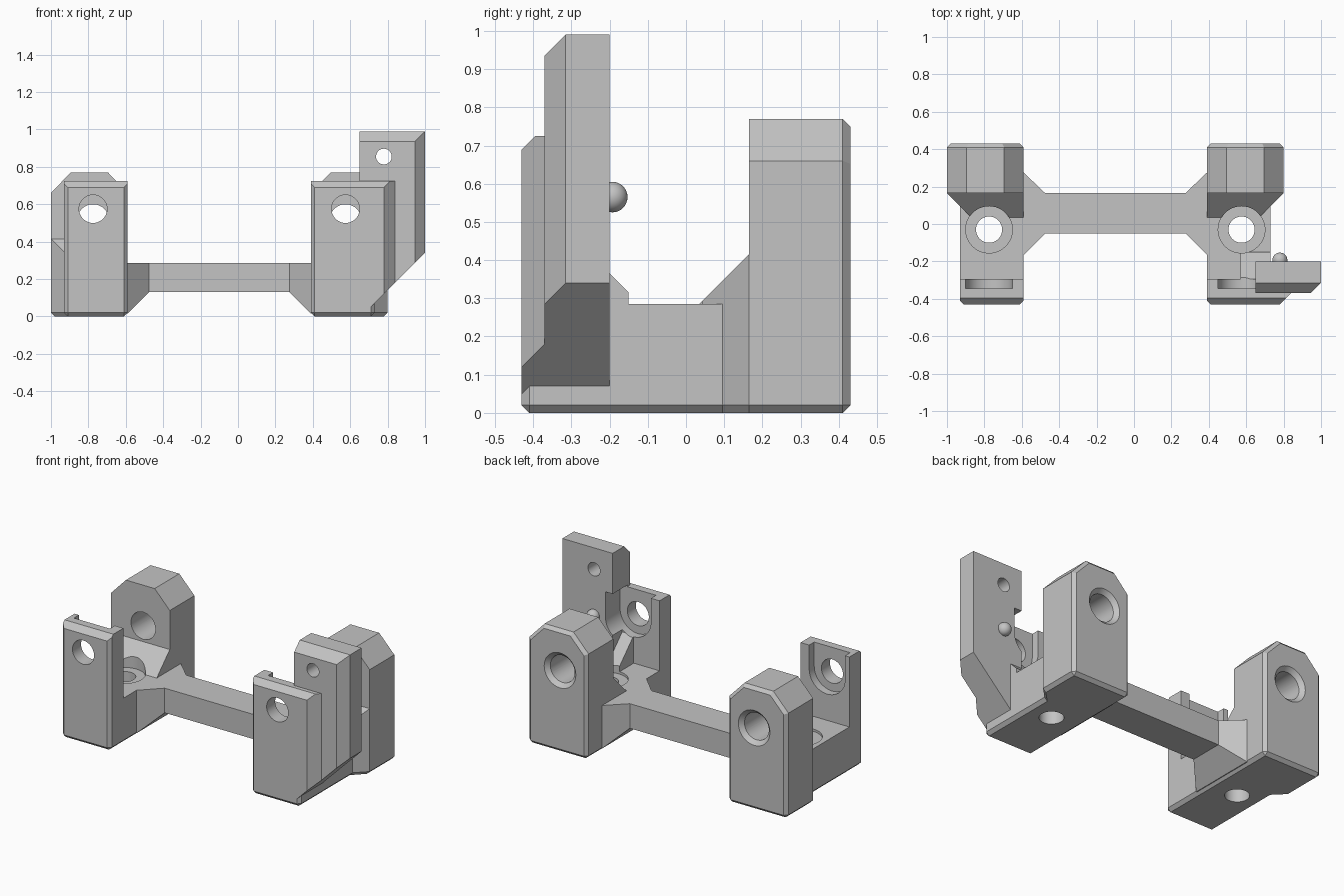
import bpy, bmesh, math
from mathutils import Vector, Matrix

cube = bpy.data.objects.get("Cube")
if cube:
    bpy.data.objects.remove(cube, do_unlink=True)

grey = bpy.data.materials.new("plain grey")
grey.use_nodes = True
grey.diffuse_color = (0.55, 0.55, 0.55, 1)
grey.node_tree.nodes["Principled BSDF"].inputs["Base Color"].default_value = (0.55, 0.55, 0.55, 1)

MID = -0.10            # mirror plane of the two mounts
HOLE = 0.675           # distance of the bores from it


def finish(name, bm):
    bmesh.ops.recalc_face_normals(bm, faces=bm.faces)
    mesh = bpy.data.meshes.new(name)
    bm.to_mesh(mesh)
    bm.free()
    mesh.materials.append(grey)
    obj = bpy.data.objects.new(name, mesh)
    bpy.context.collection.objects.link(obj)
    return obj


def hull(name, points, side=0, chamfer=None, width=0.02):
    """Convex solid; with a side, x is measured outward from the mirror plane."""
    bm = bmesh.new()
    for x, y, z in points:
        bm.verts.new((MID + side * x if side else x, y, z))
    res = bmesh.ops.convex_hull(bm, input=bm.verts)
    junk = [v for v in set(res["geom_interior"] + res["geom_unused"]) if isinstance(v, bmesh.types.BMVert)]
    if junk:
        bmesh.ops.delete(bm, geom=junk, context="VERTS")
    bmesh.ops.dissolve_limit(bm, angle_limit=0.01, verts=bm.verts, edges=bm.edges)
    if chamfer:
        edges = [e for e in bm.edges if chamfer(e.verts[0].co, e.verts[1].co)]
        bmesh.ops.bevel(bm, geom=edges, offset=width, segments=1, affect="EDGES")
    return finish(name, bm)


def box(xs, ys, zs):
    return [(x, y, z) for x in xs for y in ys for z in zs]


def rod(name, axis, a, b, start, end, r1, r2=None):
    """Round cutter along y (a, b = x, z) or along z (a, b = x, y)."""
    bm = bmesh.new()
    bmesh.ops.create_cone(bm, cap_ends=True, segments=48, radius1=r1,
                          radius2=r1 if r2 is None else r2, depth=end - start)
    mid = (start + end) / 2
    if axis == "y":
        bm.transform(Matrix.Rotation(-math.pi / 2, 4, "X"))
        bm.transform(Matrix.Translation((a, mid, b)))
    else:
        bm.transform(Matrix.Translation((a, b, mid)))
    return finish(name, bm)


def combine(body, tools, operation):
    for tool in tools:
        tool.hide_render = True
        mod = body.modifiers.new("combine", "BOOLEAN")
        mod.operation, mod.solver, mod.object = operation, "EXACT", tool
        graph = bpy.context.evaluated_depsgraph_get()
        mesh = bpy.data.meshes.new_from_object(body.evaluated_get(graph))
        body.modifiers.clear()
        body.data = mesh
        bpy.data.objects.remove(tool, do_unlink=True)


def low(a, b):
    return a.z < 0.01 and b.z < 0.01


def front_upright(a, b):
    return a.y < -0.42 and b.y < -0.42 and abs(a.x - b.x) < 0.01


# Crossbar with flared ends
body = hull("bracket_body", box((-0.62, 0.42), (-0.05, 0.165), (0.13, 0.285)))
solids, cutters = [], []
for s in (-1, 1):
    solids.append(hull("bar_flare",
                       box((0.375,), (-0.05, 0.165), (0.13, 0.285))
                       + box((0.49, 0.52), (-0.165, 0.275), (0.015, 0.285)), s))
    # Foot
    solids.append(hull("foot", box((0.49, 0.83), (-0.43, 0.25), (0, 0.285)), s,
                       lambda a, b: low(a, b) or front_upright(a, b)))
    # Front plate with sloped top edge
    solids.append(hull("front_plate",
                       box((0.49, 0.83), (-0.43,), (0.1, 0.69))
                       + box((0.49, 0.83), (-0.395, -0.295), (0.1, 0.725)), s, front_upright))
    # Rear tower with cut corners
    tower = [(0.49, 0), (0.90, 0), (0.90, 0.66), (0.795, 0.77), (0.595, 0.77), (0.49, 0.66)]
    solids.append(hull("rear_tower", [(x, y, z) for x, z in tower for y in (0.165, 0.43)], s,
                       lambda a, b: low(a, b) or min(a.y, b.y) > 0.42))
    # Sloped gusset between foot and tower
    solids.append(hull("tower_gusset",
                       box((0.49, 0.77), (0.035,), (0.02, 0.285))
                       + box((0.49, 0.90), (0.165, 0.2), (0.02, 0.415))
                       + box((0.51, 0.75), (0.035,), (0,))
                       + box((0.51, 0.88), (0.165, 0.2), (0,)), s))
    # Bores and recesses
    x = MID + s * HOLE
    cutters.append(rod("foot_bore", "z", x, -0.03, -0.1, 0.5, 0.07))
    cutters.append(rod("foot_recess", "z", x, -0.03, 0.27, 0.6, 0.125))
    cutters.append(rod("tower_bore", "y", x, 0.515, 0.1, 0.5, 0.085))
    cutters.append(rod("tower_countersink", "y", x, 0.515, 0.405, 0.435, 0.085, 0.115))
    cutters.append(rod("plate_bore", "y", x, 0.575, -0.5, -0.25, 0.075))
    ring = [(HOLE + 0.125 * math.cos(t * math.pi / 24), 0.575 + 0.125 * math.sin(t * math.pi / 24))
            for t in range(24, 49)]
    ring += [(HOLE - 0.125, 0.735), (HOLE + 0.125, 0.735)]
    cutters.append(hull("plate_slot", [(u, y, z) for u, z in ring for y in (-0.345, -0.1)], s))

# Side widening of the left plate
solids.append(hull("plate_wing", [
    (0.7, -0.43, 0.69), (0.78, -0.43, 0.69), (0.7, -0.395, 0.725), (0.815, -0.395, 0.725),
    (0.84, -0.37, 0.725), (0.84, -0.3, 0.725), (0.7, -0.3, 0.725), (0.7, -0.43, 0.04),
    (0.78, -0.43, 0.12), (0.84, -0.37, 0.18), (0.84, -0.3, 0.18), (0.7, -0.3, 0.04)]))
# Tall arm with sloped underside
solids.append(hull("tall_arm",
                   box((0.65, 0.73), (-0.37, -0.2), (0.07,))
                   + [(0.945, -0.37, 0.285), (1, -0.315, 0.34), (1, -0.2, 0.34)]
                   + box((0.65, 0.945), (-0.37,), (0.935,))
                   + box((0.65, 1), (-0.315, -0.2), (0.99,))))
# Small brace behind the arm
solids.append(hull("arm_brace", box((0.57, 0.73), (-0.31, -0.15), (0.2, 0.315))
                   + box((0.57, 0.73), (-0.31,), (0.475,))))
cutters.append(rod("arm_bore", "y", 0.78, 0.855, -0.5, -0.1, 0.042))

combine(body, solids, "UNION")
combine(body, cutters, "DIFFERENCE")

# Locating ball on the arm
bm = bmesh.new()
bmesh.ops.create_uvsphere(bm, u_segments=32, v_segments=16, radius=0.04)
bm.transform(Matrix.Translation((0.78, -0.193, 0.565)))
ball = finish("locating_ball", bm)

for obj in (body, ball):
    bpy.ops.object.select_all(action="DESELECT")
    obj.select_set(True)
    bpy.context.view_layer.objects.active = obj
    bpy.ops.object.shade_smooth_by_angle(angle=math.radians(25))
